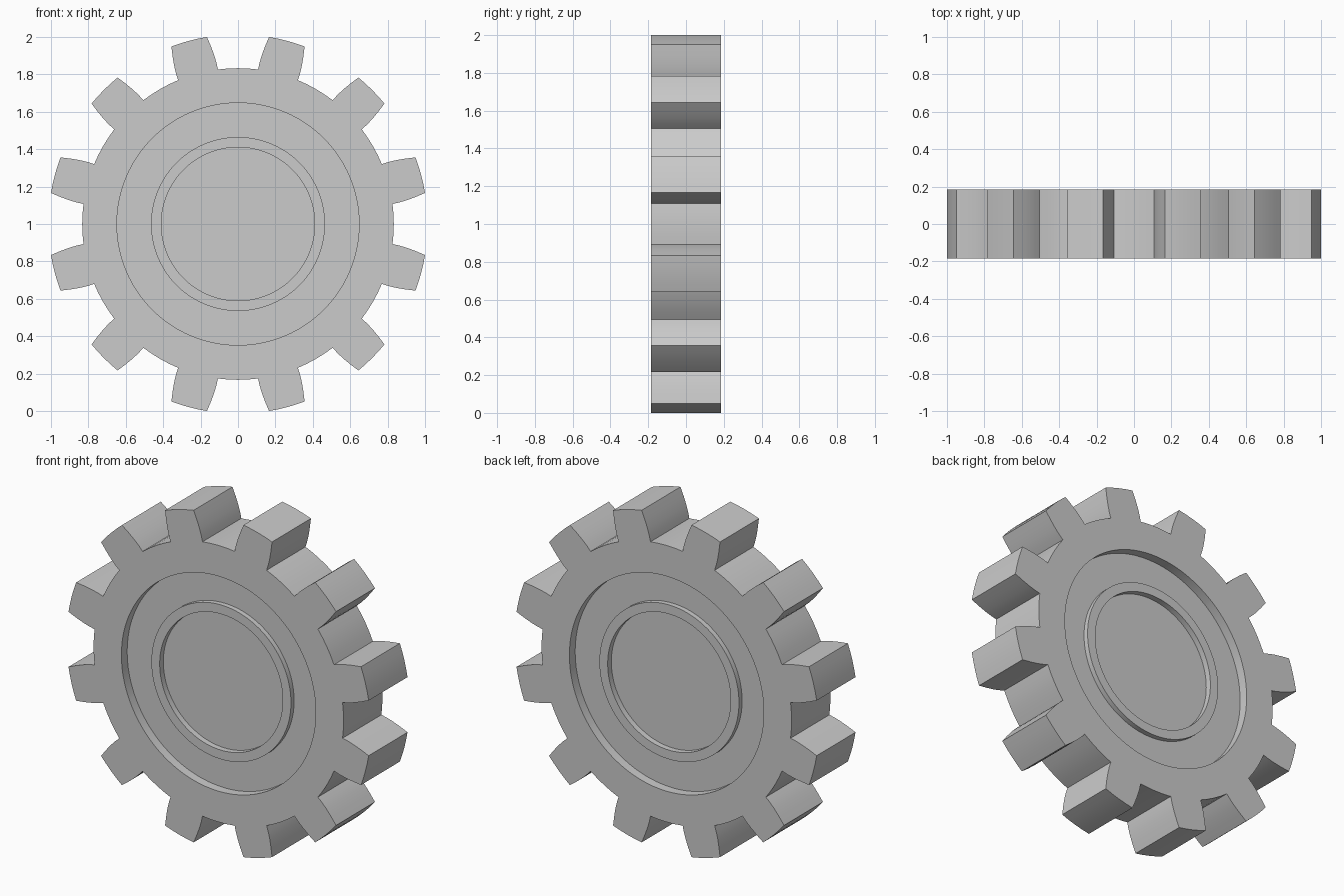
import bpy, bmesh, math

if "Cube" in bpy.data.objects:
    bpy.data.objects.remove(bpy.data.objects["Cube"])

TEETH, HALF, CZ = 12, 0.185, 1.0
# tooth flank: (radius, half angle in degrees), root to tip
FLANK = [(0.833, 7.6), (0.87, 7.4), (0.91, 7.0), (0.96, 6.35), (1.0137, 5.57)]
TIP_R, TIP_A = FLANK[-1]
ROOT_R, ROOT_A = FLANK[0]

# one tooth plus the following root arc: (angle, radius)
tooth = [(-a, r) for r, a in FLANK]
tooth += [(t * TIP_A, TIP_R) for t in (-0.5, 0, 0.5)]
tooth += [(a, r) for r, a in reversed(FLANK)]
tooth += [(ROOT_A + (30 - 2 * ROOT_A) * t, ROOT_R) for t in (0.25, 0.5, 0.75)]
outline = [(math.radians(15 + 30 * k + a), r) for k in range(TEETH) for a, r in tooth]
N = len(outline)

# face steps from rim to hub: (radius, depth below the face)
STEPS = [(0.6475, 0.0), (0.6475, 0.055), (0.465, 0.055),
         (0.465, 0.025), (0.41, 0.025), (0.41, 0.06)]

bm = bmesh.new()


def ring(y, radius=None):
    return [bm.verts.new(((radius or r) * math.sin(a), y, CZ + (radius or r) * math.cos(a)))
            for a, r in outline]


def bridge(a, b):
    for i in range(N):
        j = (i + 1) % N
        bm.faces.new((a[i], a[j], b[j], b[i]))


# stepped front and back faces
rims = []
for side in (-1, 1):
    last = ring(side * HALF)
    rims.append(last)
    for radius, depth in STEPS:
        cur = ring(side * (HALF - depth), radius)
        bridge(last, cur)
        last = cur
    bm.faces.new(last)

# toothed edge
bridge(*rims)
bmesh.ops.recalc_face_normals(bm, faces=bm.faces[:])

mesh = bpy.data.meshes.new("gear_wheel")
bm.to_mesh(mesh)
bm.free()
gear = bpy.data.objects.new("gear_wheel", mesh)
bpy.context.collection.objects.link(gear)
bpy.context.view_layer.objects.active = gear
gear.select_set(True)
bpy.ops.object.shade_smooth_by_angle(angle=math.radians(25))
